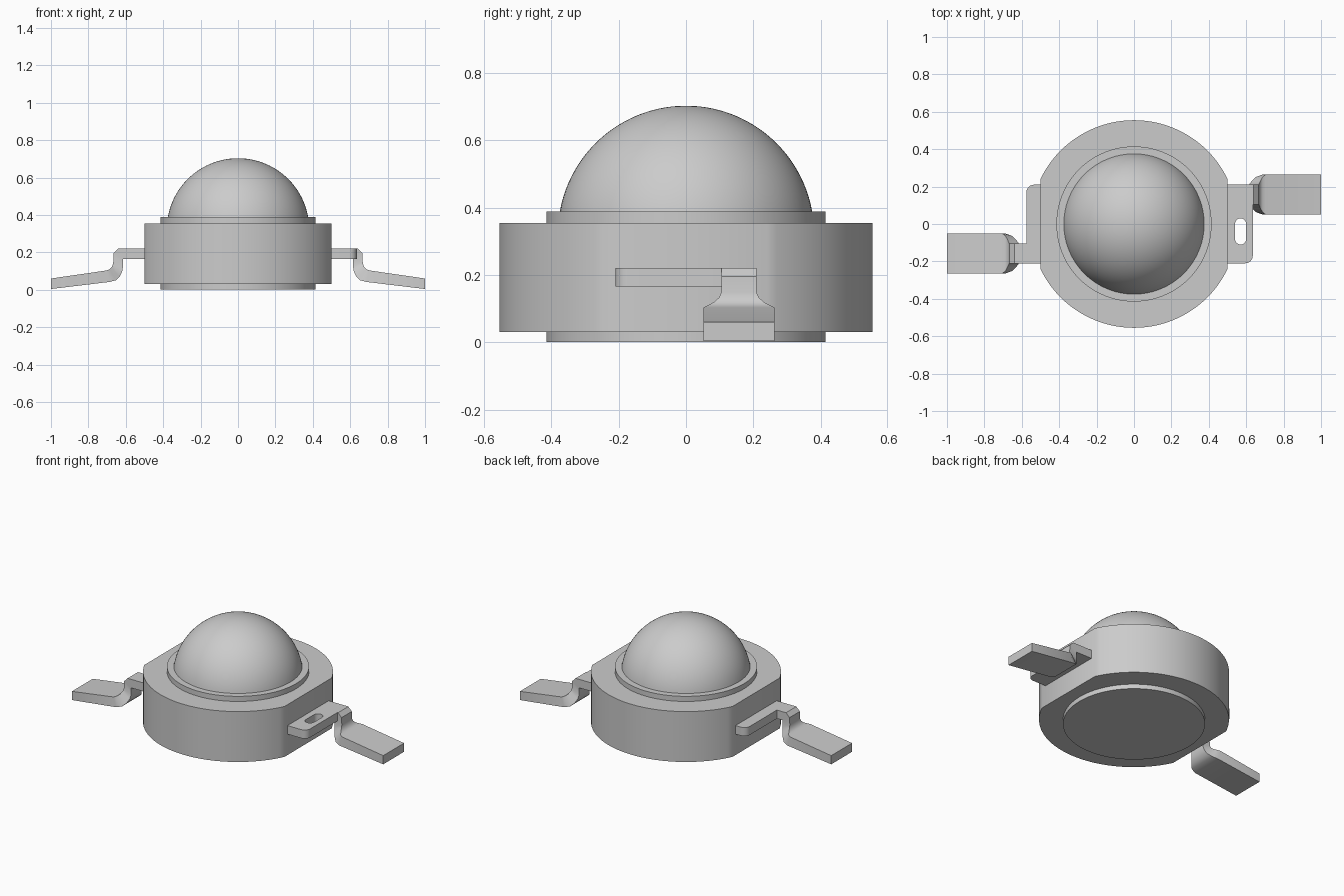
import bpy, bmesh, math

if "Cube" in bpy.data.objects:
    bpy.data.objects.remove(bpy.data.objects["Cube"])

grey = bpy.data.materials.new("plain_grey")
grey.diffuse_color = (0.6, 0.6, 0.6, 1)
grey.use_nodes = True
grey.node_tree.nodes["Principled BSDF"].inputs["Base Color"].default_value = grey.diffuse_color


def finish(ob):
    """Apply the material and smooth the gentle edges."""
    ob.data.materials.clear()
    ob.data.materials.append(grey)
    bpy.ops.object.select_all(action='DESELECT')
    ob.select_set(True)
    bpy.context.view_layer.objects.active = ob
    bpy.ops.object.shade_smooth_by_angle(angle=math.radians(30))
    return ob


def loft(name, rings):
    """Skin a list of equal-length rings and cap both ends."""
    bm = bmesh.new()
    loops = [[bm.verts.new(p) for p in ring] for ring in rings]
    n = len(rings[0])
    for a, b in zip(loops, loops[1:]):
        for i in range(n):
            j = (i + 1) % n
            bm.faces.new((a[i], a[j], b[j], b[i]))
    bm.faces.new(loops[0][::-1])
    bm.faces.new(loops[-1])
    bmesh.ops.remove_doubles(bm, verts=bm.verts, dist=1e-5)
    bmesh.ops.recalc_face_normals(bm, faces=bm.faces)
    me = bpy.data.meshes.new(name)
    bm.to_mesh(me)
    bm.free()
    ob = bpy.data.objects.new(name, me)
    bpy.context.collection.objects.link(ob)
    return finish(ob)


def arc(cx, cy, r, a0, a1, n):
    return [(cx + r * math.cos(a0 + (a1 - a0) * i / n),
             cy + r * math.sin(a0 + (a1 - a0) * i / n)) for i in range(n + 1)]


def circle(r, z, n=96):
    return [(x, y, z) for x, y in arc(0, 0, r, 0, math.tau, n)[:-1]]


# Round housing with two flat sides
flat = math.acos(0.5 / 0.555)
outline = (arc(0, 0, 0.555, flat, math.pi - flat, 40)
           + arc(0, 0, 0.555, math.pi + flat, math.tau - flat, 40))
loft("housing", [[(x, y, z) for x, y in outline] for z in (0.03, 0.355)])

# Heat-sink disc below and lens rim above
loft("base_disc", [circle(0.415, 0), circle(0.415, 0.032)])
loft("lens_rim", [circle(0.415, 0.353), circle(0.415, 0.388)])

# Dome lens, a spherical cap
R, cz = 0.381, 0.322
a0 = math.asin((0.385 - cz) / R)
dome = arc(0, cz, R, a0, math.pi / 2 - 0.01, 28)
loft("dome_lens", [circle(r, z) for r, z in dome])

# Bent lead: (top x, top z, bottom x, bottom z, half width)
LEAD = [
    (0.640, 0.220, 0.615, 0.165, 0.0525),
    (0.665, 0.195, 0.615, 0.160, 0.0525),
    (0.667, 0.148, 0.615, 0.122, 0.0525),
    (0.670, 0.132, 0.620, 0.095, 0.060),
    (0.677, 0.119, 0.632, 0.070, 0.075),
    (0.687, 0.109, 0.652, 0.051, 0.094),
    (0.703, 0.103, 0.685, 0.042, 0.106),
    (1.000, 0.060, 1.000, 0.004, 0.106),
]


def terminal(side, width, start, slotted, turn):
    """Side tab with its lead, modelled towards +x and then turned."""
    # Tab plate with a rounded free corner
    plate = [(0.48, -0.21)] + arc(width - 0.04, -0.17, 0.04, -math.pi / 2, 0, 6)
    plate += [(width, 0.105)]
    if start < width:
        plate += [(start, 0.105)]
    plate += [(start, 0.21), (0.48, 0.21)]
    shapes = [plate]
    if slotted:
        shapes.append(arc(0.57, 0.0, 0.03, 0, math.pi, 10)
                      + arc(0.57, -0.08, 0.03, math.pi, math.tau, 10))
    cu = bpy.data.curves.new(side + "_tab", 'CURVE')
    cu.dimensions = '2D'
    cu.fill_mode = 'BOTH'
    cu.extrude = 0.0275
    for pts in shapes:
        sp = cu.splines.new('POLY')
        sp.points.add(len(pts) - 1)
        for p, (x, y) in zip(sp.points, pts):
            p.co = (x, y, 0, 1)
        sp.use_cyclic_u = True
    tab = bpy.data.objects.new(side + "_tab", cu)
    bpy.context.collection.objects.link(tab)
    bpy.ops.object.select_all(action='DESELECT')
    tab.select_set(True)
    bpy.context.view_layer.objects.active = tab
    bpy.ops.object.convert(target='MESH')
    tab = finish(bpy.context.view_layer.objects.active)
    tab.location.z = 0.1925
    tab.rotation_euler.z = turn

    # Lead that drops to a wide foot
    yc = 0.1575
    rings = []
    for xt, zt, xb, zb, h in [(start, 0.22, start, 0.165, 0.0525)] + LEAD:
        rings.append([(xt, yc - h, zt), (xt, yc + h, zt),
                      (xb, yc + h, zb), (xb, yc - h, zb)])
    lead = loft(side + "_lead", rings)
    lead.rotation_euler.z = turn


terminal("right", 0.635, 0.605, True, 0)
terminal("left", 0.575, 0.575, False, math.pi)
